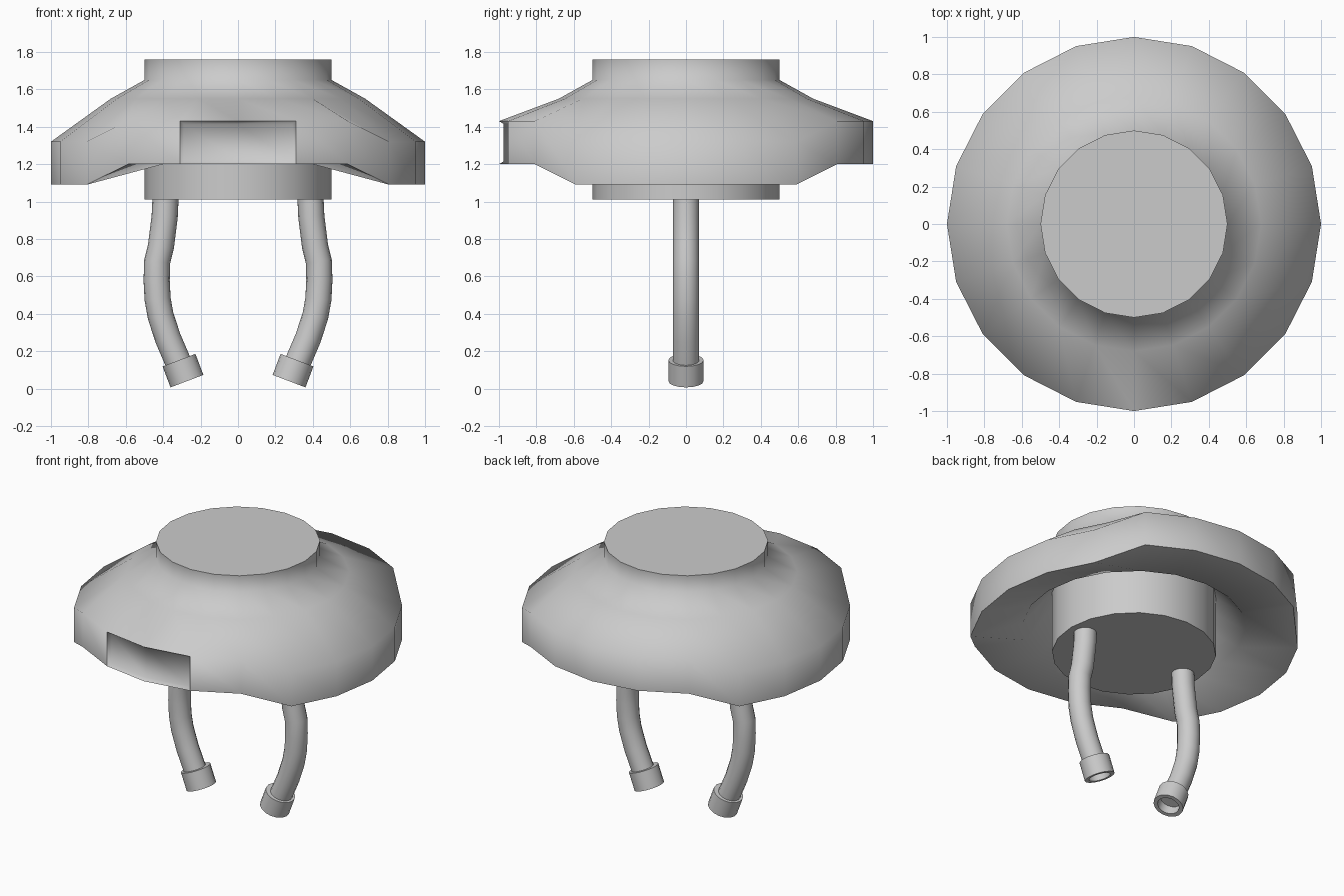
import bpy, bmesh, math
from mathutils import Vector

if "Cube" in bpy.data.objects:
    bpy.data.objects.remove(bpy.data.objects["Cube"])


def loft(bm, rings, cap_start=True, cap_end=True):
    """Bridge equal-sized rings of points and return their vertices."""
    vr = [[bm.verts.new(p) for p in ring] for ring in rings]
    n = len(vr[0])
    for a, b in zip(vr, vr[1:]):
        for i in range(n):
            j = (i + 1) % n
            bm.faces.new((a[i], a[j], b[j], b[i]))
    if cap_start:
        bm.faces.new(vr[0])
    if cap_end:
        bm.faces.new(vr[-1])
    bmesh.ops.recalc_face_normals(bm, faces=bm.faces[:])
    return vr


def finish(bm, name, angle):
    bmesh.ops.recalc_face_normals(bm, faces=bm.faces[:])
    mesh = bpy.data.meshes.new(name)
    bm.to_mesh(mesh)
    bm.free()
    ob = bpy.data.objects.new(name, mesh)
    bpy.context.collection.objects.link(ob)
    bpy.ops.object.select_all(action='DESELECT')
    ob.select_set(True)
    bpy.context.view_layer.objects.active = ob
    bpy.ops.object.shade_smooth_by_angle(angle=math.radians(angle))
    return ob


# Body: 20-sided core with a brim that droops at the left and right
N = 20


def drooped(i):
    return abs(math.sin(i * math.tau / N)) < 0.7


DROOP = 0.11
profile = [(0.5, 1.76, 0), (0.5, 1.65, 0), (0.68, 1.55, 0), (1, 1.43, DROOP),
           (1, 1.20, DROOP), (0.68, 1.20, 0), (0.5, 1.42, 0), (0.5, 1.01, 0)]
bm = bmesh.new()
rings = loft(bm, [[(r * math.cos(i * math.tau / N), r * math.sin(i * math.tau / N),
                    z - (d if drooped(i) else 0)) for i in range(N)]
                  for r, z, d in profile])

# Creases on the underside where the brim steps down
for i in range(N):
    for j in ((i + 1) % N, (i - 1) % N):
        if drooped(i) and not drooped(j):
            bmesh.ops.connect_verts(bm, verts=[rings[4][i], rings[5][j]])

# Shallow front recess across the two front rim faces
front = [f for f in bm.faces
         if f.calc_center_median().y < -0.95 and abs(f.normal.z) < 0.01]
bmesh.ops.inset_region(bm, faces=front, thickness=0.015, depth=-0.025,
                       use_even_offset=True)
finish(bm, "domed_body", 75)


# Hanging tubes and their end cuffs
def circle(centre, tangent, r, n=16):
    t = Vector((tangent[0], 0, tangent[1])).normalized()
    u = Vector((0, 1, 0))
    v = t.cross(u)
    c = Vector((centre[0], 0, centre[1]))
    return [c + r * (math.cos(k * math.tau / n) * u + math.sin(k * math.tau / n) * v)
            for k in range(n)]


path = [(0.387, 1.03), (0.392, 0.92), (0.412, 0.76), (0.432, 0.68), (0.435, 0.58),
        (0.430, 0.48), (0.414, 0.39), (0.375, 0.27), (0.315, 0.13)]
# Cuff profile: distance along its axis, radius (ends in a blind hole)
cuff = [(0.0, 0.07), (0.0, 0.094), (0.12, 0.094), (0.12, 0.068), (0.06, 0.068)]
axis = Vector((-0.355, -0.935))
cuff_top = Vector((0.3155, 0.152))

for side, label in ((-1, "left"), (1, "right")):
    pts = [Vector((x * side, z)) for x, z in path]
    bm = bmesh.new()
    sections = []
    for k, p in enumerate(pts):
        tangent = pts[min(k + 1, len(pts) - 1)] - pts[max(k - 1, 0)]
        if k == 0:
            tangent = Vector((0, -1))
        sections.append(circle(p, tangent, 0.07))
    loft(bm, sections)
    finish(bm, label + "_tube", 40)

    d = Vector((axis.x * side, axis.y))
    c = Vector((cuff_top.x * side, cuff_top.y))
    bm = bmesh.new()
    loft(bm, [circle(c + d * s, d, r) for s, r in cuff])
    finish(bm, label + "_cuff", 40)
